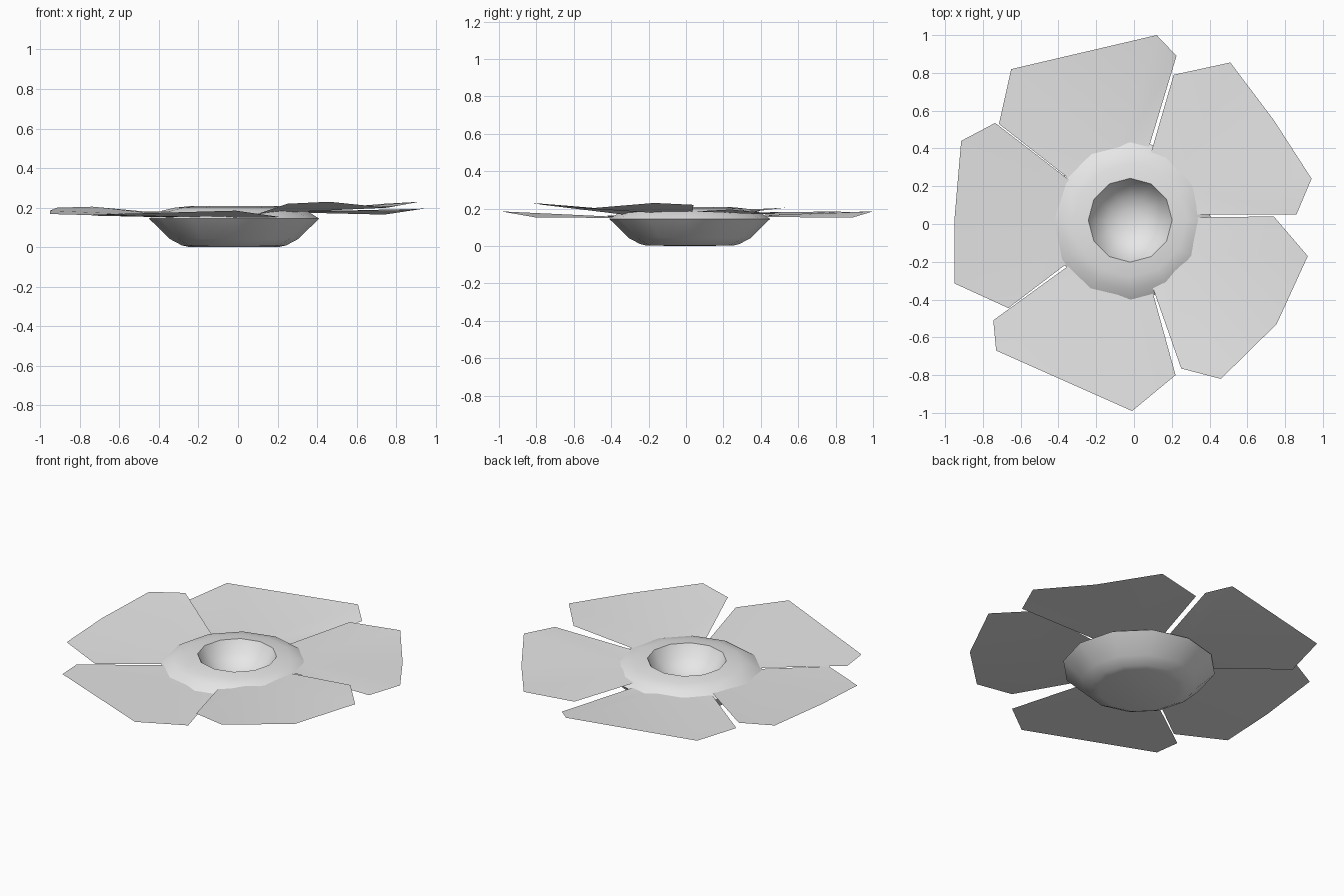
import bpy, math

if "Cube" in bpy.data.objects:
    bpy.data.objects.remove(bpy.data.objects["Cube"])

mat = bpy.data.materials.new("light grey")
mat.diffuse_color = (0.8, 0.8, 0.8, 1)
mat.use_nodes = True
mat.node_tree.nodes["Principled BSDF"].inputs["Base Color"].default_value = mat.diffuse_color


def make(name, verts, faces, angle):
    me = bpy.data.meshes.new(name)
    me.from_pydata(verts, [], faces)
    me.materials.append(mat)
    for p in me.polygons:
        p.use_smooth = True
    me.set_sharp_from_angle(angle=math.radians(angle))
    ob = bpy.data.objects.new(name, me)
    bpy.context.collection.objects.link(ob)
    return ob


# Flower centre: twelve-sided lathe with hollow cup (radius, height)
CX, CY, N = -0.02, 0.02, 12
profile = [(0.23, 0.002), (0.265, 0.01), (0.325, 0.042), (0.43, 0.145),
           (0.37, 0.183), (0.30, 0.2), (0.222, 0.208),
           (0.185, 0.14), (0.12, 0.09), (0.06, 0.07)]
verts = [(CX + r * math.cos(2 * math.pi * i / N),
          CY + r * math.sin(2 * math.pi * i / N), z)
         for r, z in profile for i in range(N)]
bottom = len(verts)
verts += [(CX, CY, 0), (CX, CY, 0.065)]
faces = []
for k in range(len(profile) - 1):
    for i in range(N):
        j = (i + 1) % N
        faces.append((k * N + i, k * N + j, (k + 1) * N + j, (k + 1) * N + i))
last = (len(profile) - 1) * N
for i in range(N):
    j = (i + 1) % N
    faces.append((bottom, j, i))
    faces.append((last + i, last + j, bottom + 1))
make("flower_centre", verts, faces, 55)

# Petals: outlines run counter-clockwise, first and last points lie under the rim
petals = {
    "petal_right_front": [(0.09, -0.31, 0.165), (0.25, -0.765, 0.22), (0.46, -0.82, 0.23),
                          (0.755, -0.53, 0.2), (0.92, -0.17, 0.23), (0.74, 0.04, 0.22),
                          (0.33, 0.035, 0.185)],
    "petal_right_back": [(0.33, 0.05, 0.185), (0.86, 0.05, 0.185), (0.94, 0.24, 0.195),
                         (0.74, 0.55, 0.165), (0.51, 0.855, 0.185), (0.21, 0.79, 0.18),
                         (0.085, 0.36, 0.17)],
    "petal_back": [(0.065, 0.36, 0.155), (0.225, 0.89, 0.152), (0.12, 1.0, 0.185),
                   (-0.65, 0.82, 0.18), (-0.715, 0.53, 0.165), (-0.30, 0.205, 0.16)],
    "petal_left": [(-0.30, 0.2, 0.165), (-0.735, 0.535, 0.205), (-0.915, 0.44, 0.2),
                   (-0.95, 0.03, 0.185), (-0.95, -0.315, 0.168), (-0.665, -0.445, 0.16),
                   (-0.31, -0.175, 0.15)],
    "petal_front": [(-0.29, -0.18, 0.15), (-0.745, -0.51, 0.16), (-0.73, -0.67, 0.165),
                    (-0.01, -0.99, 0.185), (0.22, -0.80, 0.152), (0.085, -0.31, 0.15)],
}
for name, pts in petals.items():
    # fan from the middle of the inner edge
    mid = tuple((a + b) / 2 for a, b in zip(pts[0], pts[-1]))
    vs = pts + [mid]
    n = len(pts)
    tris = [(n, i, i + 1) for i in range(n - 1)]
    if name in ("petal_left", "petal_front"):
        tris = [t[::-1] if name == "petal_left" else t for t in tris]
    # keep every face pointing up
    up = []
    for a, b, c in tris:
        A, B, C = vs[a], vs[b], vs[c]
        s = (B[0] - A[0]) * (C[1] - A[1]) - (B[1] - A[1]) * (C[0] - A[0])
        up.append((a, b, c) if s > 0 else (a, c, b))
    make(name, vs, up, 60)
